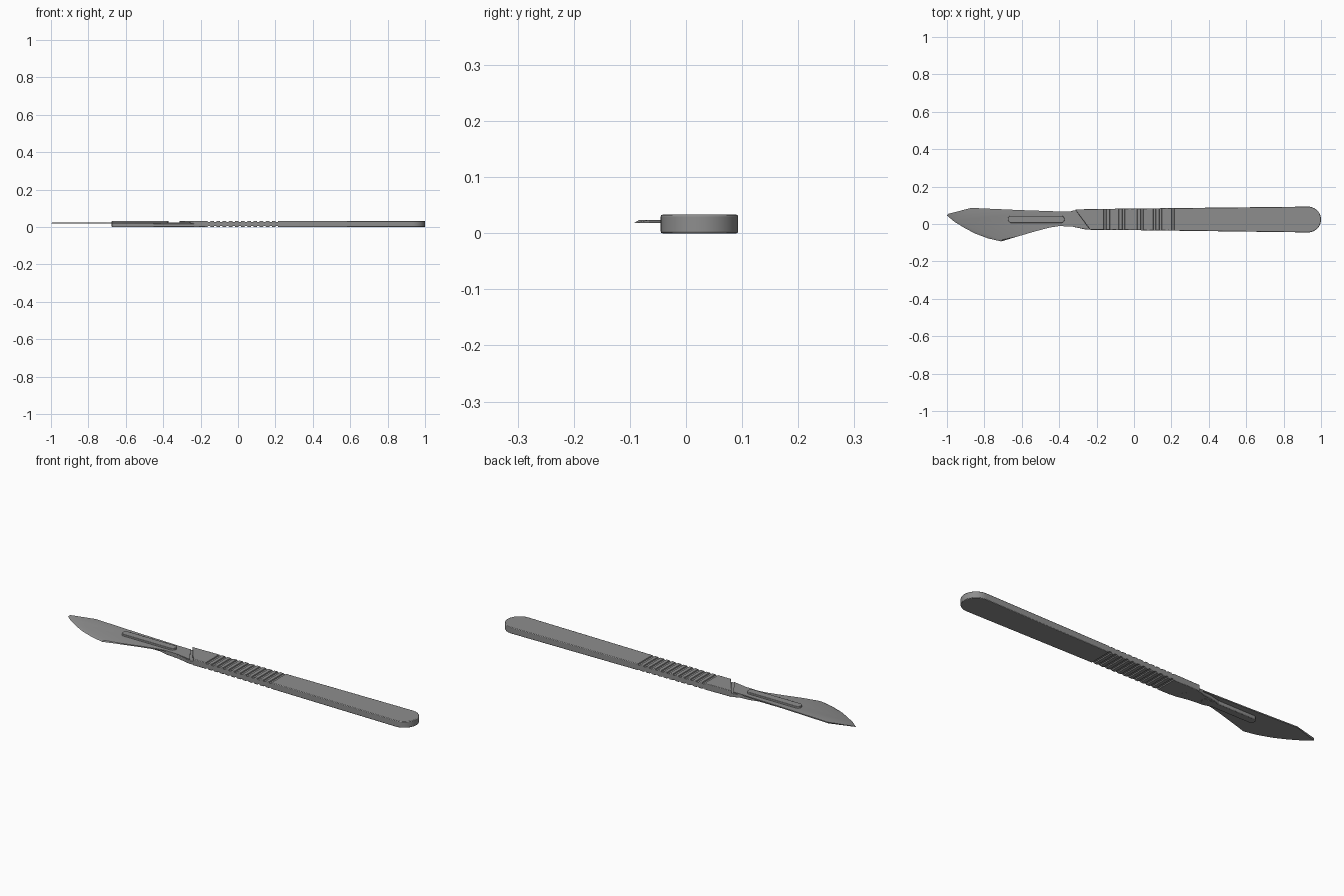
import bpy, bmesh, math

if "Cube" in bpy.data.objects:
    bpy.data.objects.remove(bpy.data.objects["Cube"])

steel = bpy.data.materials.new("steel grey")
steel.diffuse_color = (0.27, 0.27, 0.27, 1)
steel.use_nodes = True
steel.node_tree.nodes["Principled BSDF"].inputs["Base Color"].default_value = steel.diffuse_color


def plate(name, pts, z0, z1, bevel=0.0):
    """Extrude a top-view outline between two heights."""
    bm = bmesh.new()
    face = bm.faces.new([bm.verts.new((x, y, z0)) for x, y in pts])
    out = bmesh.ops.extrude_face_region(bm, geom=[face])
    for v in out["geom"]:
        if isinstance(v, bmesh.types.BMVert):
            v.co.z = z1
    bmesh.ops.recalc_face_normals(bm, faces=bm.faces)
    return finish(name, bm, bevel)


def finish(name, bm, bevel=0.0):
    me = bpy.data.meshes.new(name)
    bm.to_mesh(me)
    bm.free()
    ob = bpy.data.objects.new(name, me)
    bpy.context.collection.objects.link(ob)
    me.materials.append(steel)
    if bevel:
        m = ob.modifiers.new("bevel", "BEVEL")
        m.width, m.segments, m.limit_method = bevel, 2, "ANGLE"
        m.angle_limit = math.radians(40)
    return ob


def smooth(ob):
    bpy.ops.object.select_all(action="DESELECT")
    bpy.context.view_layer.objects.active = ob
    ob.select_set(True)
    bpy.ops.object.shade_smooth_by_angle(angle=math.radians(30))


def arc(cx, cy, rx, ry, a0, a1, n):
    return [(cx + rx * math.cos(math.radians(a0 + (a1 - a0) * i / n)),
             cy + ry * math.sin(math.radians(a0 + (a1 - a0) * i / n))) for i in range(n + 1)]


TOP = 0.033

# handle: widening bar, slanted front, round rear end
handle = plate("handle",
               [(-0.315, 0.078), (-0.235, -0.031), (-0.15, -0.031)]
               + arc(0.93, 0.024, 0.07, 0.069, -90, 90, 20)
               + [(-0.15, 0.081)], 0, TOP, 0.003)

# grip grooves on both broad faces
bm = bmesh.new()
for i in range(12):
    x = -0.155 + 0.033 * i
    for z, s in ((TOP, 1), (0, -1)):
        prof = [(-0.009, 0.004), (0.009, 0.004), (0.006, -0.005), (-0.006, -0.005)]
        ring = [[bm.verts.new((x + dx, y, z + s * dz)) for dx, dz in prof] for y in (-0.15, 0.15)]
        bm.faces.new(ring[0])
        bm.faces.new(ring[1])
        for k in range(4):
            j = (k + 1) % 4
            bm.faces.new((ring[0][k], ring[0][j], ring[1][j], ring[1][k]))
bmesh.ops.recalc_face_normals(bm, faces=bm.faces)
cutter = finish("groove_cutter", bm)
cutter.hide_render = True
cutter.hide_set(True)
cut = handle.modifiers.new("grooves", "BOOLEAN")
cut.operation, cut.object, cut.solver = "DIFFERENCE", cutter, "EXACT"

# neck: thin lower step that carries the blade
neck = plate("neck", [(-0.20, 0.077), (-0.325, 0.073), (-0.35, 0.062), (-0.40, 0.058),
                      (-0.47, 0.040), (-0.47, 0.010), (-0.40, -0.008), (-0.33, -0.014),
                      (-0.26, -0.029), (-0.20, -0.030)], 0.001, 0.0185, 0.002)

# blade mount: long rounded rail through the blade slot
mount = plate("blade_mount", arc(-0.39, 0.025, 0.019, 0.019, -90, 90, 10)
              + arc(-0.656, 0.025, 0.019, 0.019, 90, 270, 10), 0, TOP, 0.002)

# blade: thin plate with a ground cutting edge
edge = [(-1.0, 0.045), (-0.96, 0.012), (-0.91, -0.019), (-0.85, -0.051),
        (-0.78, -0.077), (-0.71, -0.093)]
back = [(-0.62, -0.066), (-0.52, -0.037), (-0.45, -0.019), (-0.40, -0.011), (-0.33, -0.014),
        (-0.255, -0.027), (-0.317, 0.066), (-0.37, 0.066), (-0.60, 0.074), (-0.87, 0.086)]
blade = plate("blade", edge + back, 0.018, 0.0235)
for v in blade.data.vertices:
    if v.co.z > 0.02 and any(math.dist(v.co[:2], p) < 1e-4 for p in edge):
        v.co.x += 0.006
        v.co.y += 0.009

for ob in (handle, neck, mount, blade):
    smooth(ob)
